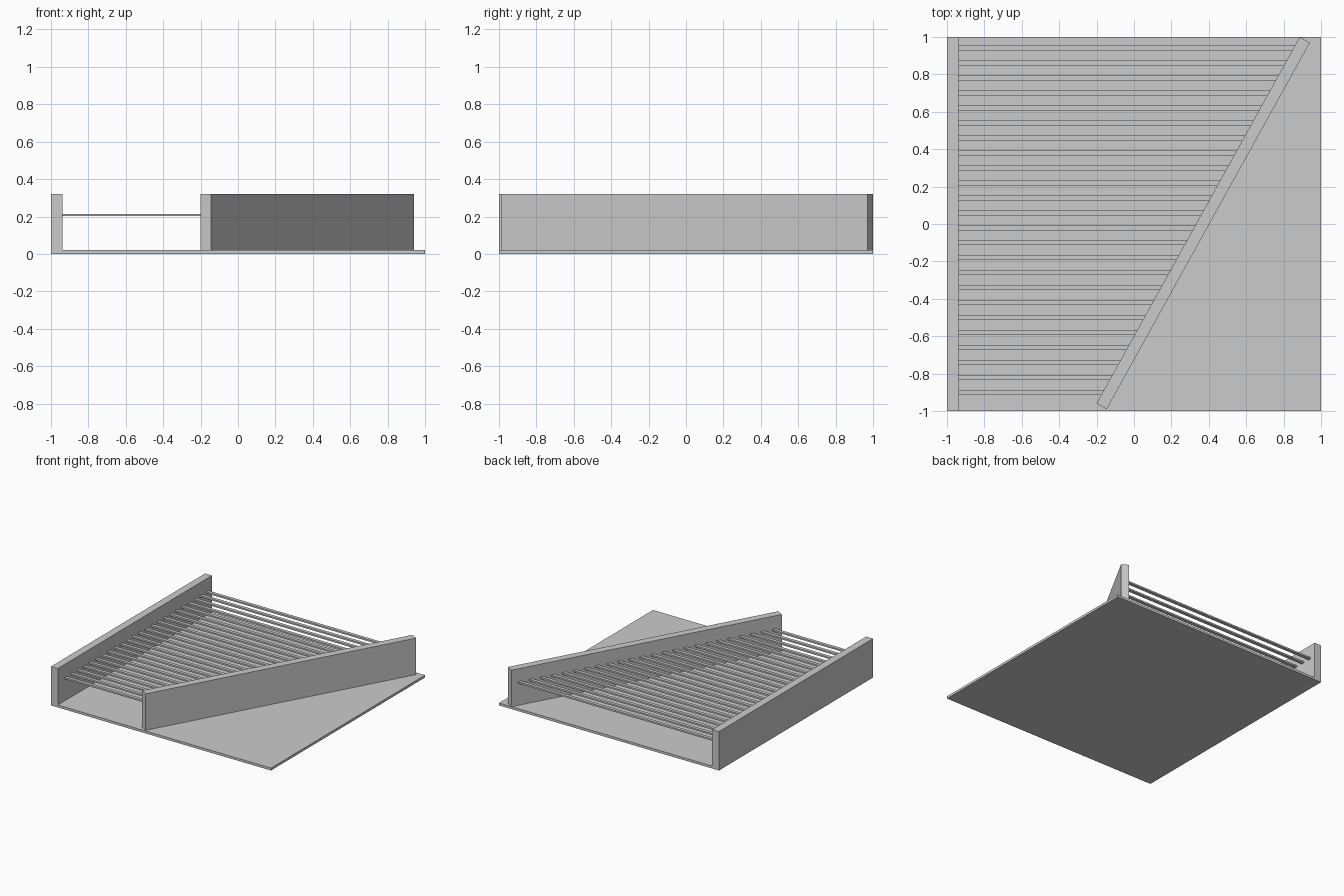
import bpy
from math import radians, tan

cube = bpy.data.objects.get("Cube")
if cube:
    bpy.data.objects.remove(cube, do_unlink=True)

GREY = (0.6, 0.6, 0.6, 1)
grey = bpy.data.materials.new("plain grey")
grey.use_nodes = True
grey.diffuse_color = GREY
grey.node_tree.nodes["Principled BSDF"].inputs["Base Color"].default_value = GREY


def box(name, size, centre, turn=0):
    bpy.ops.mesh.primitive_cube_add(size=1, location=centre, rotation=(0, 0, turn))
    obj = bpy.context.object
    obj.name = name
    obj.scale = size
    obj.data.materials.append(grey)
    return obj


BASE, TOP, WALL = 0.02, 0.32, 0.0625
INNER = -1 + WALL
ANGLE = radians(61)
MID_X, MID_Y = 0.37, 0.005

# Floor plate and straight side wall
box("base_plate", (1 - INNER, 2, BASE), ((1 + INNER) / 2, 0, BASE / 2))
box("straight_wall", (WALL, 2, TOP), (-1 + WALL / 2, 0, TOP / 2))

# Slanted wall standing on the plate
box("slanted_wall", (2.24, WALL, TOP - BASE), (MID_X, MID_Y, (TOP + BASE) / 2), ANGLE)

# Parallel bars, each reaching from the straight wall into the slanted one
for i in range(24):
    y = 0.94 - i * 0.08
    end = MID_X + (y - MID_Y) / tan(ANGLE)
    box(f"bar_{i + 1}", (end - INNER, 0.027, 0.013), ((end + INNER) / 2, y, 0.208))
